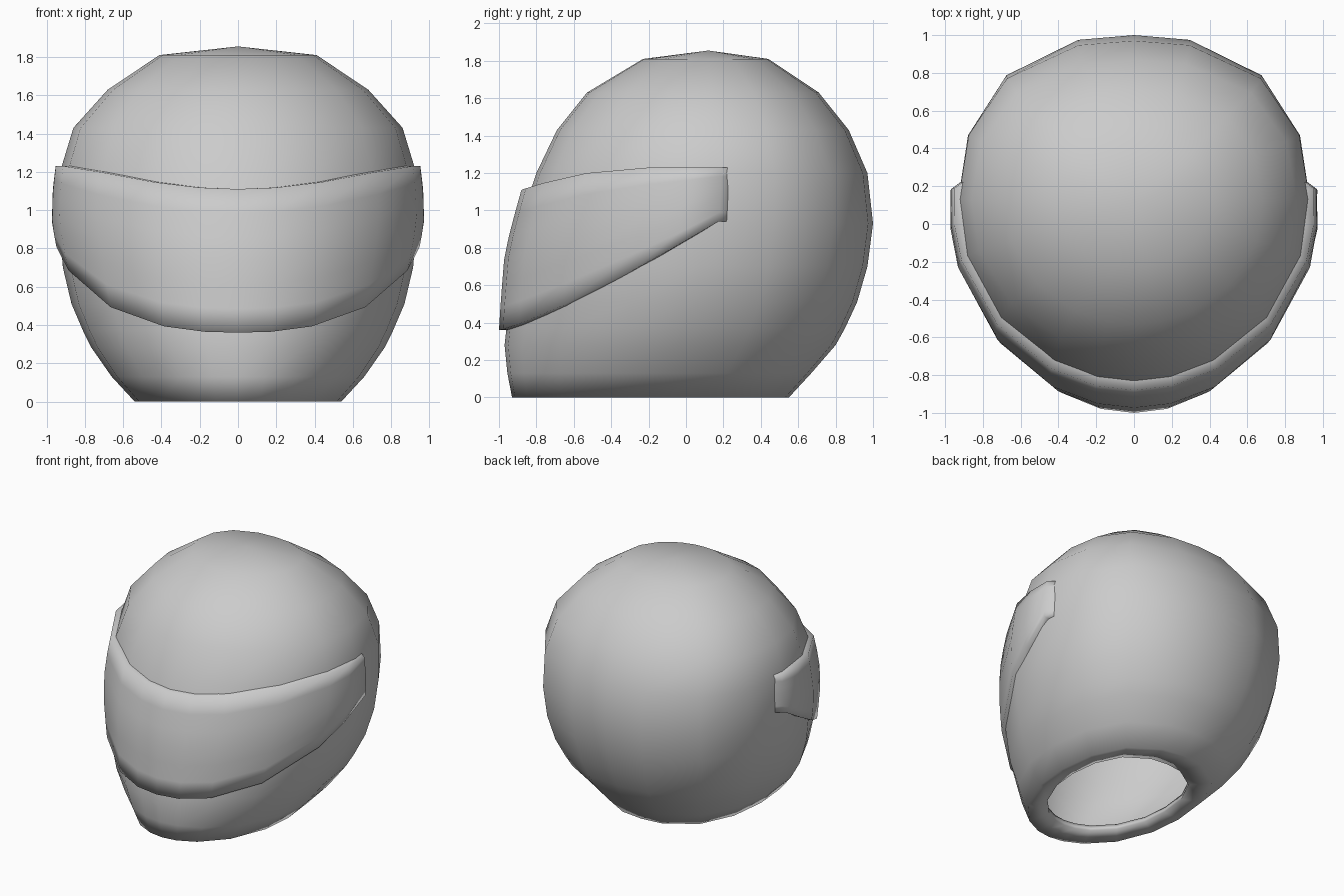
import bpy, bmesh
from math import sin, cos, radians

if "Cube" in bpy.data.objects:
    bpy.data.objects.remove(bpy.data.objects["Cube"], do_unlink=True)

grey = bpy.data.materials.new("light_grey")
grey.use_nodes = True
colour = (0.6, 0.6, 0.6, 1)
grey.diffuse_color = colour
grey.node_tree.nodes["Principled BSDF"].inputs["Base Color"].default_value = colour

# Profiles: height, front y, back y, half width
SHELL = [(0.0, -0.93, 0.55, 0.54), (0.13, -0.955, 0.67, 0.66), (0.28, -0.97, 0.80, 0.765),
         (0.37, -0.96, 0.85, 0.81), (0.51, -0.945, 0.915, 0.87), (0.70, -0.92, 0.97, 0.915),
         (0.93, -0.89, 1.0, 0.935), (1.2, -0.80, 0.97, 0.93), (1.43, -0.69, 0.87, 0.86),
         (1.63, -0.53, 0.71, 0.68), (1.81, -0.23, 0.44, 0.41)]
VISOR = [(0.36, -1.0, 0.92, 0.84), (0.52, -0.99, 0.97, 0.89), (0.77, -0.97, 1.02, 0.945),
         (0.93, -0.93, 1.04, 0.975), (1.11, -0.88, 1.02, 0.97), (1.23, -0.84, 0.99, 0.955)]
ANGLES = [0, 12, 27, 49, 73, 93, 115, 137, 162, 180]


def profile_point(row, angle):
    """Point on an oval ring, a little squarer toward the back."""
    z, front, back, width = row
    a = radians(angle)
    s, c = sin(a), cos(a)
    n = 2.4 if c < 0 else 2.0
    k = (abs(s) ** n + abs(c) ** n) ** (-1 / n)
    return (width * k * s, (front + back) / 2 - (back - front) / 2 * k * c, z)


def sample(profile, z):
    """Profile row interpolated at a height."""
    z = min(max(z, profile[0][0]), profile[-1][0])
    for a, b in zip(profile, profile[1:]):
        if z <= b[0]:
            t = (z - a[0]) / (b[0] - a[0])
            return [p + (q - p) * t for p, q in zip(a, b)]


def grid(bm, rows, closed):
    """Join rows of points with quads."""
    rings = [[bm.verts.new(p) for p in row] for row in rows]
    n = len(rings[0])
    for lo, hi in zip(rings, rings[1:]):
        for i in range(n if closed else n - 1):
            j = (i + 1) % n
            bm.faces.new((lo[i], lo[j], hi[j], hi[i]))
    return rings


def finish(bm, name):
    mesh = bpy.data.meshes.new(name)
    bm.to_mesh(mesh)
    bm.free()
    mesh.materials.append(grey)
    mesh.shade_smooth()
    obj = bpy.data.objects.new(name, mesh)
    bpy.context.collection.objects.link(obj)
    return obj


# Helmet shell: neck lip, stacked oval rings and crown
loop = ANGLES + [-a for a in ANGLES[-2:0:-1]]
lip = (0.02, -0.76, 0.36, 0.42)
bm = bmesh.new()
rings = grid(bm, [[profile_point(r, a) for a in loop] for r in [lip] + SHELL], True)
crown = bm.verts.new((0, 0.12, 1.855))
top = rings[-1]
for i, v in enumerate(top):
    bm.faces.new((v, top[(i + 1) % len(top)], crown))
shell = finish(bm, "helmet_shell")
wall = shell.modifiers.new("wall", "SOLIDIFY")
wall.thickness = 0.045
wall.offset = -1


# Visor: raised wrap-around plate with slanted lower edge and tucked rim
def lower_edge(y):
    return 0.36 + 0.479 * max(y + 1, 0) ** 1.2


def upper_edge(y):
    t = min(max((y + 0.88) / 0.7, 0), 1)
    return 1.11 + 0.12 * t * (2 - t)


def edge_height(edge, angle):
    z = 0.8
    for _ in range(20):
        z = edge(profile_point(sample(VISOR, z), angle)[1])
    return z


def tuck(p, amount=0.93):
    return (p[0] * amount, 0.05 + (p[1] - 0.05) * amount, p[2])


half = [12, 27, 49, 73, 85, 97]
columns = [-a for a in reversed(half)] + [0] + half
STEPS = 6
rows = [[] for _ in range(STEPS + 1)]
for a in columns:
    low, high = edge_height(lower_edge, a), edge_height(upper_edge, a)
    for i, row in enumerate(rows):
        row.append(profile_point(sample(VISOR, low + (high - low) * i / STEPS), a))
for row in rows:
    ends = []
    for p in (row[0], row[-1]):
        x, y, z = tuck(p)
        ends.append((x, y + 0.06, z))
    row.insert(0, ends[0])
    row.append(ends[1])
rows = [[tuck(p) for p in rows[0]]] + rows + [[tuck(p) for p in rows[-1]]]
bm = bmesh.new()
grid(bm, rows, False)
finish(bm, "visor")
